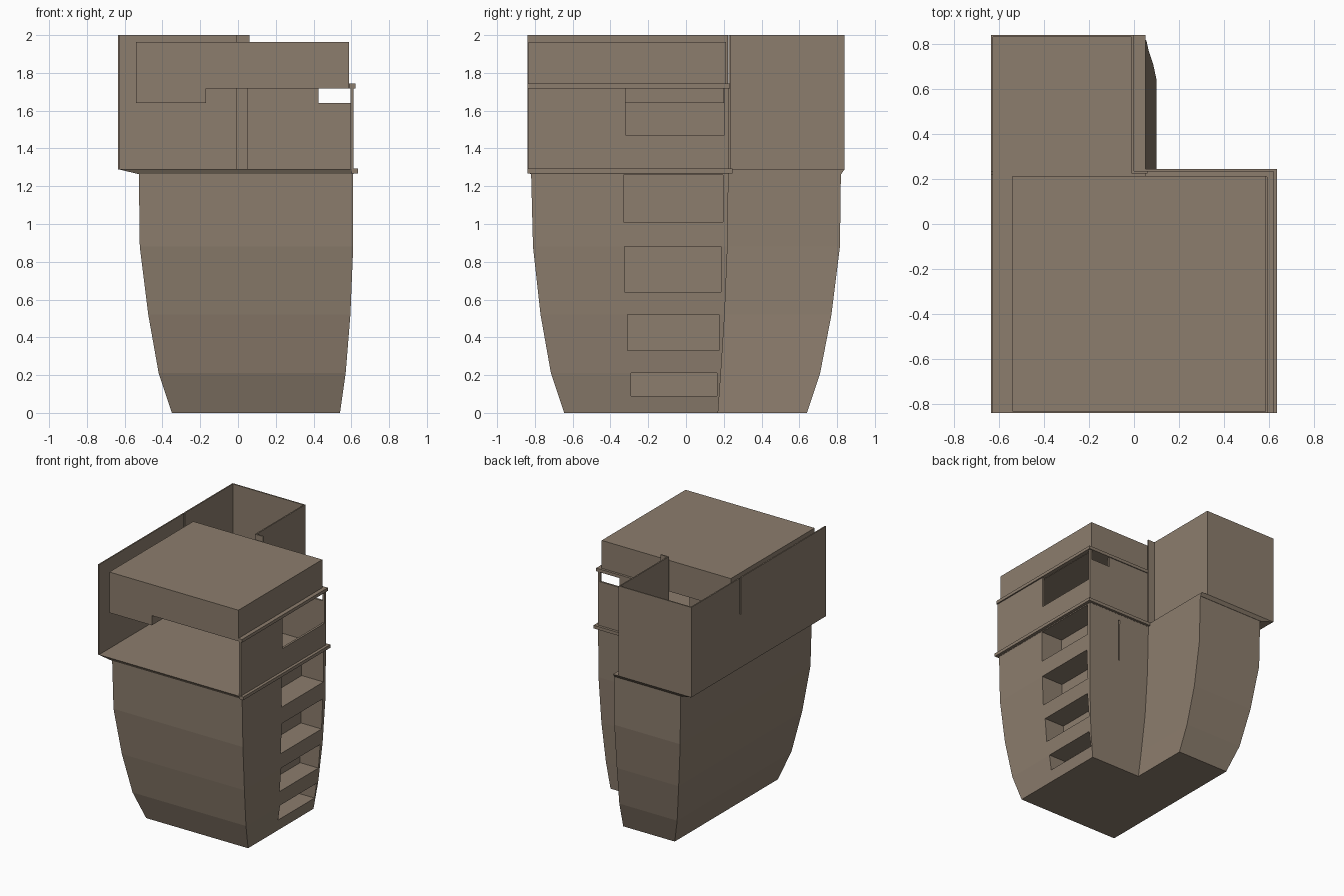
import bpy, bmesh

stone = bpy.data.materials.new("warm_brown_stone")
stone.diffuse_color = (0.262, 0.205, 0.153, 1)


def finish(name, bm):
    bmesh.ops.recalc_face_normals(bm, faces=bm.faces)
    me = bpy.data.meshes.new(name)
    bm.to_mesh(me)
    bm.free()
    me.materials.append(stone)
    ob = bpy.data.objects.new(name, me)
    bpy.context.collection.objects.link(ob)
    return ob


def boxes(name, *spans):
    """One object from boxes given as (x0, x1, y0, y1, z0, z1)."""
    bm = bmesh.new()
    for x0, x1, y0, y1, z0, z1 in spans:
        vs = bmesh.ops.create_cube(bm, size=1)["verts"]
        for v in vs:
            v.co = (x0 if v.co.x < 0 else x1,
                    y0 if v.co.y < 0 else y1,
                    z0 if v.co.z < 0 else z1)
    return finish(name, bm)


def l_loft(name, levels):
    """Loft an L plan: (z, left, right, front, back, inner_x, inner_y)."""
    bm = bmesh.new()
    rings = []
    for z, l, r, f, b, ix, iy in levels:
        plan = [(l, f), (r, f), (r, iy), (ix, iy), (ix, b), (l, b)]
        rings.append([bm.verts.new((x, y, z)) for x, y in plan])
    for lo, hi in zip(rings, rings[1:]):
        for i in range(6):
            j = (i + 1) % 6
            bm.faces.new((lo[i], lo[j], hi[j], hi[i]))
    bm.faces.new(rings[0][::-1])
    bm.faces.new(rings[-1])
    return finish(name, bm)


# Tapered L-shaped lower body
body = l_loft("lower_body", [
    (0.00, -0.350, 0.540, -0.645, 0.640, 0.100, 0.170),
    (0.21, -0.420, 0.570, -0.715, 0.710, 0.085, 0.185),
    (0.52, -0.475, 0.595, -0.770, 0.770, 0.065, 0.205),
    (0.88, -0.520, 0.610, -0.810, 0.815, 0.055, 0.220),
    (1.27, -0.525, 0.610, -0.820, 0.820, 0.050, 0.225)])

# Recessed balconies on the right side, and a narrow slit in the back
openings = [(1.01, 1.26, -0.33, 0.195), (0.64, 0.88, -0.325, 0.185),
            (0.33, 0.52, -0.31, 0.175), (0.09, 0.21, -0.29, 0.165)]
cutter = boxes("opening_cutter",
               *[(0.42, 0.8, y0, y1, z0, z1) for z0, z1, y0, y1 in openings],
               (0.325, 0.335, 0.15, 0.4, 0.88, 1.22))
mod = body.modifiers.new("openings", 'BOOLEAN')
mod.object = cutter
mod.operation = 'DIFFERENCE'
mod.solver = 'EXACT'
bpy.context.view_layer.objects.active = body
bpy.ops.object.modifier_apply(modifier=mod.name)
bpy.data.objects.remove(cutter)

# Terrace slab with a sloped left edge, and its lip
l_loft("terrace_slab", [
    (1.265, -0.530, 0.612, -0.825, 0.822, 0.050, 0.226),
    (1.290, -0.635, 0.620, -0.840, 0.840, 0.050, 0.235)])
boxes("terrace_lip", (0.60, 0.635, -0.84, 0.245, 1.268, 1.293),
      (0.05, 0.635, 0.22, 0.245, 1.268, 1.293))

# Tall screen walls: left with a slit, back, inner right and its stub
T = 0.01
boxes("left_screen_wall", (-0.635, -0.635 + T, -0.84, 0.84, 1.29, 1.71),
      (-0.635, -0.635 + T, -0.84, 0.222, 1.71, 2.0),
      (-0.635, -0.635 + T, 0.234, 0.84, 1.71, 2.0))
boxes("back_screen_wall", (-0.635, 0.0, 0.84 - T, 0.84, 1.29, 2.0))
boxes("inner_screen_wall", (-T, 0.0, 0.235, 0.84, 1.29, 2.0),
      (-T, 0.06, 0.225, 0.235, 1.29, 2.0))

# Upper room: right wall with window, back wall with a high gap
boxes("upper_right_wall", (0.595, 0.612, -0.835, 0.225, 1.29, 1.47),
      (0.595, 0.612, -0.835, -0.32, 1.47, 1.725),
      (0.595, 0.612, 0.205, 0.225, 1.47, 1.725))
boxes("upper_back_wall", (0.05, 0.6, 0.21, 0.225, 1.29, 1.64),
      (0.05, 0.425, 0.21, 0.225, 1.64, 1.725))
boxes("upper_lip", (0.59, 0.622, -0.838, 0.232, 1.718, 1.743),
      (0.05, 0.622, 0.208, 0.232, 1.718, 1.743))

# Roof box and the lower ceiling strip under its left side
boxes("roof_box", (-0.54, 0.587, -0.833, 0.213, 1.718, 1.963))
boxes("ceiling_strip", (-0.54, -0.17, -0.83, 0.2, 1.64, 1.72))
